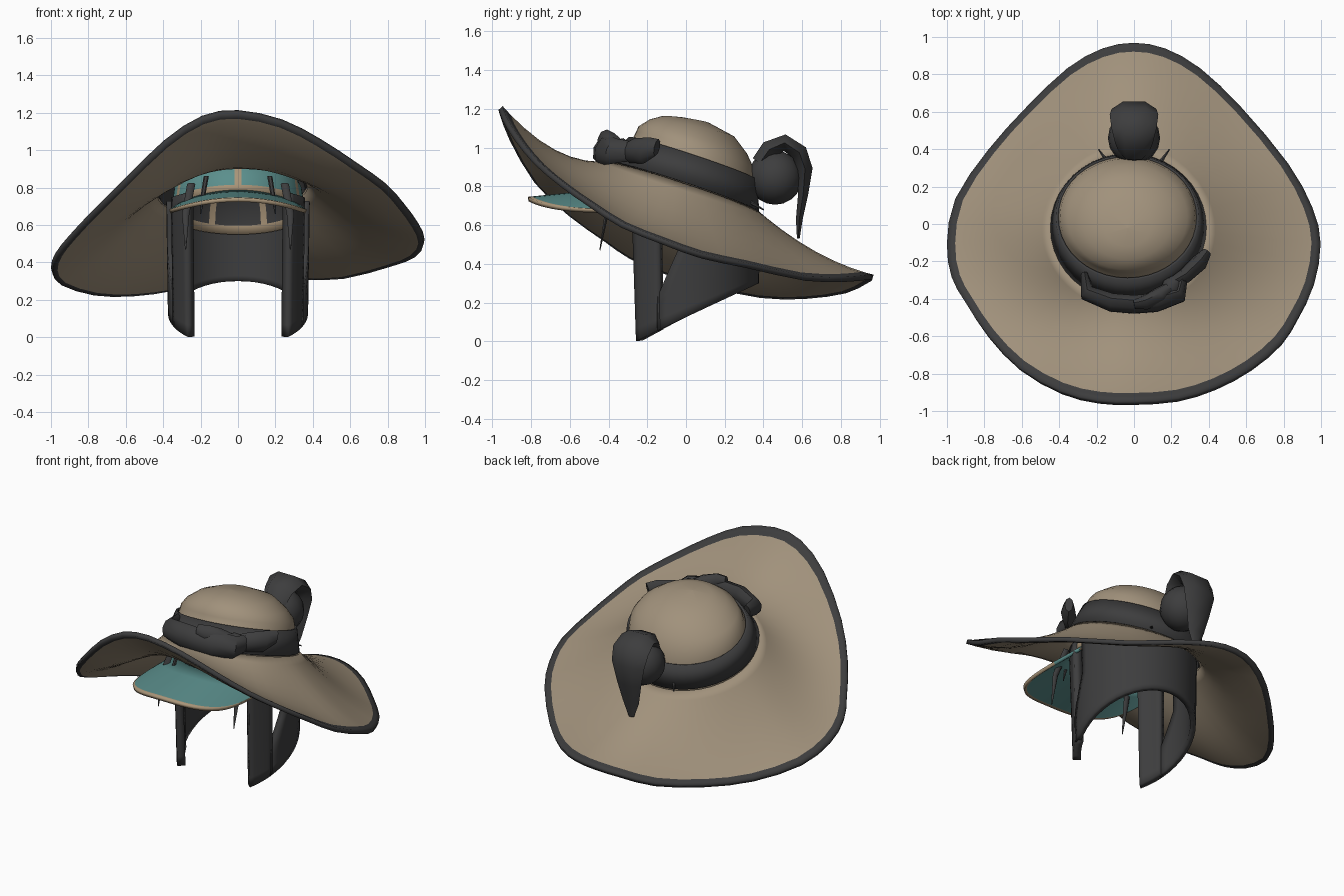
import bpy, math
from mathutils import Vector as V

if "Cube" in bpy.data.objects:
    bpy.data.objects.remove(bpy.data.objects["Cube"])


def material(name, rgb):
    m = bpy.data.materials.new(name)
    m.diffuse_color = (*rgb, 1)
    m.use_nodes = True
    m.node_tree.nodes["Principled BSDF"].inputs["Base Color"].default_value = m.diffuse_color
    return m


STRAW = material("straw tan", (0.355, 0.285, 0.2))
DARK = material("charcoal", (0.047, 0.047, 0.048))
TEAL = material("teal", (0.105, 0.275, 0.265))
TRIM = material("light tan trim", (0.40, 0.30, 0.19))


def loft(name, rings, mats, closed=True, caps=False, thick=0, rule=None, angle=40):
    """Skin a list of equal point rings; rule(ring, column) picks the material."""
    n = len(rings[0])
    verts = [tuple(p) for r in rings for p in r]
    faces, idx = [], []
    for r in range(len(rings) - 1):
        for c in range(n if closed else n - 1):
            d = (c + 1) % n
            faces.append((r * n + c, r * n + d, (r + 1) * n + d, (r + 1) * n + c))
            idx.append(rule(r, c) if rule else 0)
    if caps:
        faces += [tuple(range(n))[::-1], tuple(range((len(rings) - 1) * n, len(verts)))]
        idx += [0, 0]
    me = bpy.data.meshes.new(name)
    me.from_pydata(verts, [], faces)
    for m in mats:
        me.materials.append(m)
    for p, i in zip(me.polygons, idx):
        p.material_index = i
    ob = bpy.data.objects.new(name, me)
    bpy.context.collection.objects.link(ob)
    bpy.ops.object.select_all(action='DESELECT')
    bpy.context.view_layer.objects.active = ob
    ob.select_set(True)
    bpy.ops.object.mode_set(mode='EDIT')
    bpy.ops.mesh.select_all(action='SELECT')
    bpy.ops.mesh.remove_doubles(threshold=0.0005)
    bpy.ops.mesh.normals_make_consistent(inside=False)
    bpy.ops.object.mode_set(mode='OBJECT')
    bpy.ops.object.shade_smooth_by_angle(angle=math.radians(angle))
    if thick:
        s = ob.modifiers.new("thickness", 'SOLIDIFY')
        s.thickness, s.offset = thick, 0
    return ob


def oval(cx, cy, cz, rx, ry, slope, angles, roll=0.06):
    """Oval ring lying on a plane that falls toward the back."""
    return [(cx + rx * math.sin(a), cy - ry * math.cos(a),
             cz + slope * ry * math.cos(a) + roll * rx * math.sin(a)) for a in angles]


def circle(n, shift=0):
    return [2 * math.pi * (i + shift) / n for i in range(n)]


def strand(name, pts, side, mat=DARK, n=8):
    """Tapered ribbon of points (x, y, z, half width along side, half thickness)."""
    rings, side = [], V(side).normalized()
    for i, p in enumerate(pts):
        t = V(pts[min(i + 1, len(pts) - 1)][:3]) - V(pts[max(i - 1, 0)][:3])
        up = t.cross(side).normalized()
        rings.append([V(p[:3]) + side * p[3] * math.cos(a) + up * p[4] * math.sin(a)
                      for a in circle(n)])
    return loft(name, rings, [mat], caps=True, angle=50)


# Wide brim: the rim outline dips at the back and sweeps up at the front
key = [(0, .965, .33), (.165, .935, .33), (.35, .83, .32), (.57, .62, .325), (.82, .32, .39),
       (.95, .085, .44), (.995, -.11, .51), (.96, -.33, .60), (.88, -.5, .71), (.79, -.64, .81),
       (.63, -.775, .925), (.44, -.877, 1.05), (.235, -.94, 1.155), (0, -.957, 1.205),
       (-.19, -.95, 1.175), (-.39, -.9, 1.045), (-.61, -.775, .83), (-.78, -.6, .66),
       (-.90, -.42, .53), (-.97, -.29, .44), (-.995, -.11, .36), (-.95, .13, .29),
       (-.775, .39, .235), (-.57, .62, .23), (-.35, .83, .26), (-.165, .935, .31)]
rim = []
for i in range(len(key)):      # add a smoothed midpoint between key points
    a, b, c, d = (V(key[(i + k) % len(key)]) for k in (-1, 0, 1, 2))
    rim += [b, (9 * (b + c) - a - d) / 16]
BASE = (-.03, -.02, .785, .408, .39, .33)
base = oval(*BASE, [math.atan2(p.x + .03, -(p.y + .02)) for p in rim])
steps = [0, .08, .2, .35, .5, .65, .8, .92, .955, 1]
rows = []
for t in steps:
    row = []
    for b, e in zip(base, rim):
        p = V(b).lerp(e, t)
        p.z -= 4 * t * (1 - t) * (.045 + .04 * max(0, -e.y))
        row.append(p)
    rows.append(row)
brim = loft("hat_brim", rows, [STRAW, DARK, DARK, STRAW, STRAW, DARK], thick=.028,
            rule=lambda r, c: max(0, r - 6))
if sum(p.normal.z for p in brim.data.polygons) < 0:
    brim.data.flip_normals()
brim.modifiers["thickness"].material_offset = 3      # narrower dark edge underneath

# Crown dome, outer band and inner sweatband
ring = circle(40)
crown = [BASE, (-.035, .04, .93, .37, .32, .33), (-.035, .045, .985, .36, .305, .30),
         (-.035, .035, 1.04, .32, .28, .25), (-.035, .03, 1.10, .24, .22, .20),
         (-.035, .0, 1.145, .13, .12, .15), (-.035, -.02, 1.157, .001, .001, 0)]
loft("hat_crown", [oval(*r, ring) for r in crown], [STRAW], angle=60)
loft("hat_band", [oval(-.03, -.02, .80, .41, .39, .33, ring),
                  oval(-.035, .035, .94, .376, .328, .33, ring)], [DARK], thick=.015)
loft("inner_band", [oval(-.03, -.02, .775, .39, .375, .33, ring),
                    oval(-.03, .03, .90, .36, .32, .33, ring)], [DARK])

# Bow: wrapped front loop, two crossing lobes and a knot
strand("bow_wrap", [(-.265, -.27, .98, .05, .02), (-.25, -.37, .97, .065, .045),
                    (-.12, -.42, .985, .075, .05), (0, -.43, .985, .075, .05),
                    (.12, -.42, .985, .08, .05), (.24, -.38, .98, .07, .045),
                    (.27, -.27, .98, .05, .02)], (0, .3, .95))
strand("bow_lobe_right", [(.19, -.32, 1.0, .025, .025), (.27, -.28, .985, .065, .04),
                          (.35, -.205, .985, .07, .045), (.39, -.15, 1.0, .045, .025)], (.1, .2, .95))
strand("bow_lobe_left", [(.22, -.32, 1.0, .025, .025), (.14, -.38, 1.02, .055, .045),
                         (.06, -.42, 1.035, .06, .04), (0, -.43, 1.045, .04, .025)], (0, .2, .95))
strand("bow_knot", [(.17, -.37, 1.0, .03, .035), (.20, -.335, 1.0, .05, .055),
                    (.23, -.30, 1.0, .03, .035)], (0, .2, .95))

# Hair bun and folded-over ponytail
bpy.ops.mesh.primitive_uv_sphere_add(segments=16, ring_count=10, radius=.14, location=(0, .46, .845))
bun = bpy.context.object
bun.name = "hair_bun"
bun.data.materials.append(DARK)
bpy.ops.object.shade_smooth_by_angle(angle=math.radians(40))
tail = [(.38, .92, .08, .05), (.43, .99, .10, .055), (.51, 1.025, .12, .05), (.585, .975, .13, .05),
        (.615, .89, .12, .045), (.605, .76, .09, .03), (.585, .63, .06, .02), (.58, .53, .02, .008)]
strand("ponytail", [(0, *p) for p in tail], (1, 0, 0), n=6)


# Hair curtain: two thick side locks and a back sheet with a slit at each ear
def hair(name, left, right, cols, thick):
    rows = []
    for k in range(13):
        row, f = [], k / 12
        for j in range(cols + 1):
            u, z = j / cols, f * .66
            for _ in range(5):      # settle height and slit angle together
                a = math.radians(left(z) * (1 - u) + right(z) * u)
                y = -.37 * math.cos(a)
                low, high = max(0, (y + .262) * .475), .72 - .2 * y
                z = low + (high - low) * f
            r = .373 - thick / 2 + .015 * z
            front = .05 * z * max(0, math.cos(a))
            row.append((r * math.sin(a), -(r + front) * math.cos(a), z))
        rows.append(row)
    return loft(name, rows, [DARK], closed=False, thick=thick)


def slit(z):
    return 66.5 + 17 * min(1, max(0, (z - .22) / .25))


hair("side_lock_right", lambda z: 46, lambda z: 69, 5, .05)
hair("side_lock_left", lambda z: 291, lambda z: 314, 5, .05)
hair("back_hair", slit, lambda z: 360 - slit(z), 28, .035)

# Cap under the hat: teal front, dark back, tan seams and sweatband
cap_ring = circle(60, -.5)
cap = [(0, -.03, .655, .35, .365, .29), (0, -.028, .705, .348, .362, .30), (0, -.01, .79, .335, .335, .32),
       (0, .02, .89, .28, .25, .32), (0, .03, .96, .15, .14, .25), (0, .03, .98, .001, .001, 0)]


def cap_rule(r, c):
    if r == 0 or c in (0, 11, 49, 26, 34):
        return 2
    return 0 if c < 16 or c > 44 else 1


loft("cap", [oval(*r, cap_ring, 0) for r in cap], [TEAL, DARK, TRIM], rule=cap_rule, thick=.012)

# Visor with a tan edge, bent down at both sides
rows = []
for t in (0, .3, .6, .95, 1):
    row = []
    for j in range(29):
        a = math.radians(-88 + 176 * j / 28)
        s, c = math.sin(a), math.cos(a)
        inner = V((.345 * s, -.05 - .345 * c, 0))
        outer = V((math.copysign(.365 * abs(s) ** .85, s), -.23 - .585 * c ** .52, 0))
        p = inner.lerp(outer, t)
        p.z = .735 + .042 * (1 - t) * c - .065 * (p.x / .37) ** 2
        row.append(p)
    rows.append(row)
loft("visor", rows, [TEAL, TRIM], closed=False, thick=.022, rule=lambda r, c: int(r == 3))

# Loose bangs and small pins behind the band, mirrored
for s, side in ((1, "right"), (-1, "left")):
    strand("long_bang_" + side, [(.25 * s, -.34, .82, .022, .015), (.28 * s, -.41, .66, .02, .012),
                                 (.28 * s, -.445, .47, .003, .003)], (1, 0, 0), n=6)
    strand("short_bang_" + side, [(.17 * s, -.38, .86, .014, .01), (.19 * s, -.42, .74, .012, .008),
                                  (.2 * s, -.43, .66, .003, .003)], (1, 0, 0), n=6)
    strand("hair_pin_" + side, [(.14 * s, .33, .72, .012, .012), (.19 * s, .40, .68, .004, .004)],
           (0, 0, 1), n=6)
